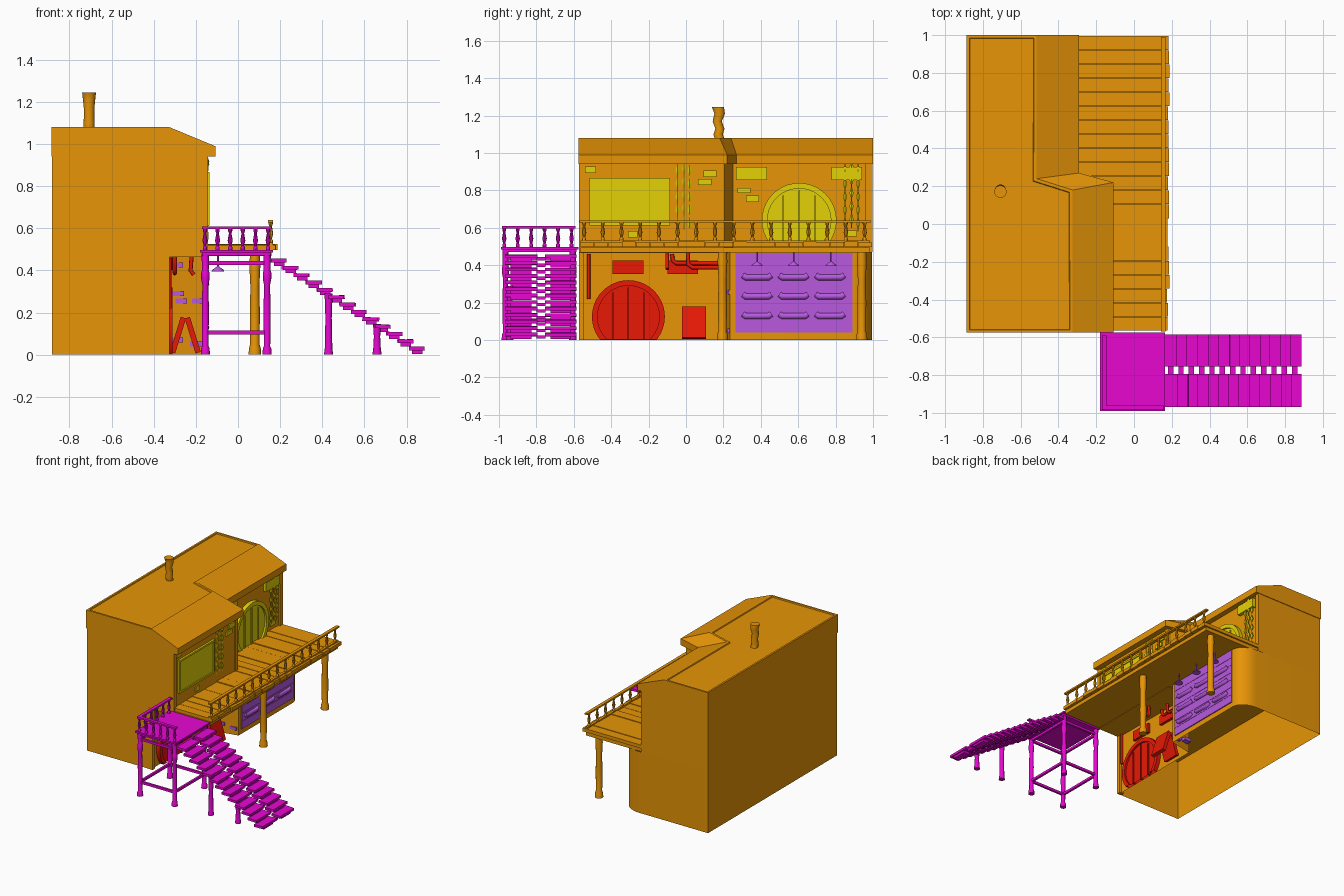
import bpy, bmesh, math, random
from mathutils import Matrix, Vector

random.seed(4)
cube = bpy.data.objects.get("Cube")
if cube:
    bpy.data.objects.remove(cube)


def material(name, rgb):
    m = bpy.data.materials.new(name)
    m.use_nodes = True
    m.diffuse_color = (*rgb, 1)
    m.node_tree.nodes["Principled BSDF"].inputs["Base Color"].default_value = (*rgb, 1)
    return m


ORANGE = material("orange wood", (0.8, 0.3, 0.002))
MAGENTA = material("magenta wood", (0.8, 0.002, 0.64))
RED = material("red paint", (0.85, 0.01, 0.002))
YELLOW = material("yellow paint", (0.78, 0.64, 0.002))
PURPLE = material("purple paint", (0.48, 0.1, 0.74))


def finish(name, bm, mat, smooth=False):
    bmesh.ops.recalc_face_normals(bm, faces=bm.faces[:])
    mesh = bpy.data.meshes.new(name)
    bm.to_mesh(mesh)
    bm.free()
    mesh.materials.append(mat)
    if smooth:
        mesh.polygons.foreach_set("use_smooth", [True] * len(mesh.polygons))
        mesh.set_sharp_from_angle(angle=math.radians(40))
    ob = bpy.data.objects.new(name, mesh)
    bpy.context.collection.objects.link(ob)
    return ob


def boxes(name, mat, items):
    """Each item is (min corner, max corner) with an optional tilt about y."""
    bm = bmesh.new()
    for lo, hi, *tilt in items:
        lo, hi = Vector(lo), Vector(hi)
        mx = Matrix.Translation((lo + hi) / 2)
        if tilt:
            mx = mx @ Matrix.Rotation(tilt[0], 4, "Y")
        bmesh.ops.create_cube(bm, size=1, matrix=mx @ Matrix.Diagonal((*(hi - lo), 1)))
    return finish(name, bm, mat)


def rings_to_solid(bm, rings, caps=True):
    loops = [[bm.verts.new(p) for p in r] for r in rings]
    n = len(loops[0])
    for a, b in zip(loops, loops[1:]):
        for i in range(n):
            j = (i + 1) % n
            bm.faces.new((a[i], a[j], b[j], b[i]))
    if caps:
        bm.faces.new(loops[0][::-1])
        return bm.faces.new(loops[-1])


def prism(name, mat, outline, z0, z1, smooth=False, caps=True):
    bm = bmesh.new()
    rings_to_solid(bm, [[(x, y, z) for x, y in outline] for z in (z0, z1)], caps)
    return finish(name, bm, mat, smooth)


def turned(name, mat, profile, places, sides=10):
    """Turned post: profile of (radius, height, sway in y) repeated at each place."""
    bm = bmesh.new()
    for px, py, pz in places:
        rings = []
        for r, z, *sway in profile:
            dy = sway[0] if sway else 0
            rings.append([(px + r * math.cos(a), py + dy + r * math.sin(a), pz + z)
                          for a in (math.tau * i / sides for i in range(sides))])
        rings_to_solid(bm, rings)
    return finish(name, bm, mat, True)


def round_door(name, mat, x, y, z, r, floor):
    """Round door with a raised rim and battens, cut off at the floor."""
    bm = bmesh.new()
    angles = [math.tau * i / 40 for i in range(40)]
    rings_to_solid(bm, [[(x + d, y + q * math.cos(a), z + q * math.sin(a)) for a in angles]
                        for q, d in ((r, 0), (r, 0.03), (r * 0.85, 0.03), (r * 0.85, 0.016))])
    bmesh.ops.bisect_plane(bm, geom=bm.verts[:] + bm.edges[:] + bm.faces[:],
                           plane_co=(0, 0, floor), plane_no=(0, 0, 1), clear_inner=True)
    finish(name, bm, mat, True)
    boxes(name + "_battens", mat, [((x, y + r * d - 0.004, max(z - r * h, floor)),
                                    (x + 0.025, y + r * d + 0.004, z + r * h))
                                   for d, h in ((-0.42, 0.66), (0, 0.8), (0.42, 0.66))])


def tube(name, mat, pts, r):
    cu = bpy.data.curves.new(name, "CURVE")
    cu.dimensions = "3D"
    cu.bevel_depth, cu.bevel_resolution, cu.use_fill_caps = r, 2, True
    sp = cu.splines.new("POLY")
    sp.points.add(len(pts) - 1)
    for p, co in zip(sp.points, pts):
        p.co = (*co, 1)
    cu.materials.append(mat)
    ob = bpy.data.objects.new(name, cu)
    bpy.context.collection.objects.link(ob)


def plates(name, mat, x, items):
    """Thin wall plates given as (centre y, centre z, width, height)."""
    boxes(name, mat, [((x - 0.01, y - w / 2, z - h / 2), (x + 0.009, y + w / 2, z + h / 2))
                      for y, z, w, h in items])


# Building: open-bottomed lower floor with a rounded back corner, overhanging upper floor
corner = [(-0.30 + 0.14 * math.cos(a), 0.895 + 0.10 * math.sin(a))
          for a in (math.pi / 2 * i / 8 for i in range(9))]
prism("lower_floor", ORANGE, [(-0.884, -0.57), (-0.34, -0.57), (-0.34, 0.2), (-0.16, 0.235)]
      + corner + [(-0.884, 0.995)], 0, 0.47, True, caps=False)
prism("upper_floor", ORANGE, [(-0.884, -0.57), (-0.15, -0.57), (-0.15, 0.2), (-0.33, 0.25),
                              (-0.33, 0.995), (-0.884, 0.995)], 0.465, 0.95)
boxes("corner_trims", ORANGE, [((-0.17, -0.572, 0.47), (-0.142, -0.545, 0.95)),
                               ((-0.36, -0.572, 0), (-0.325, -0.545, 0.47)),
                               ((-0.17, 0.17, 0.47), (-0.142, 0.205, 0.95)),
                               ((-0.35, 0.96, 0.47), (-0.315, 0.997, 0.95))])

# Roof: stepped eave, sloped band and a sunken flat top
eave = [(-0.886, -0.575), (-0.108, -0.575), (-0.108, 0.22), (-0.29, 0.27), (-0.29, 1), (-0.886, 1)]
crest = [(-0.886, -0.575), (-0.325, -0.575), (-0.325, 0.18), (-0.515, 0.24), (-0.515, 1), (-0.886, 1)]
bm = bmesh.new()
top = rings_to_solid(bm, [[(x, y, 0.94) for x, y in eave], [(x, y, 0.99) for x, y in eave],
                          [(x, y, 1.08) for x, y in crest]])
bm.normal_update()
bmesh.ops.inset_region(bm, faces=[top], thickness=0.02)
bmesh.ops.inset_region(bm, faces=[top], thickness=0.004, depth=-0.008)
finish("roof", bm, ORANGE)
turned("chimney", ORANGE, [(0.026, 1.06, 0.01), (0.026, 1.1, -0.003), (0.025, 1.13, 0.006),
                           (0.025, 1.17, -0.008), (0.029, 1.21, 0.005), (0.033, 1.245, -0.004)],
       [(-0.707, 0.175, 0)], 14)

# Balcony: planks, bearer slab, posts and railing
N = 21
pitch = 1.56 / N
boxes("balcony_planks", ORANGE, [((-0.35, -0.565 + i * pitch + 0.001, 0.497),
                                  (0.18 + random.uniform(-0.005, 0.008), -0.565 + (i + 1) * pitch - 0.001,
                                   0.523 + random.uniform(-0.003, 0.004))) for i in range(N)])
boxes("balcony_bearers", ORANGE, [((-0.35, -0.565, 0.468), (0.16, 0.985, 0.495))])
turned("balcony_posts", ORANGE, [(0.03, 0), (0.028, 0.03), (0.022, 0.05), (0.024, 0.2), (0.021, 0.32),
                                 (0.026, 0.42), (0.023, 0.48)], [(0.08, 0.195, 0), (0.08, 0.94, 0)], 12)
spindle = [(0.010, 0), (0.010, 0.015), (0.006, 0.02), (0.012, 0.045), (0.006, 0.08), (0.010, 0.09), (0.010, 0.1)]
turned("balcony_balusters", ORANGE, spindle, [(0.155, -0.545 + 0.1 * i, 0.53) for i in range(16)], 8)
boxes("balcony_rails", ORANGE, [((0.143, -0.57, 0.628), (0.167, 0.99, 0.64)),
                                ((0.145, -0.565, 0.52), (0.165, 0.985, 0.533))])

# Stair landing: top, posts, braces and railing on two sides
boxes("landing_top", MAGENTA, [((-0.18, -0.99, 0.485), (0.165, -0.575, 0.497)),
                               ((-0.17, -0.98, 0.47), (0.155, -0.585, 0.487))])
turned("landing_posts", MAGENTA, [(0.022, 0), (0.02, 0.03), (0.015, 0.04), (0.017, 0.22), (0.014, 0.33),
                                  (0.02, 0.36), (0.02, 0.39), (0.016, 0.4), (0.018, 0.48)],
       [(x, y, 0) for x in (-0.155, 0.138) for y in (-0.965, -0.605)])
braces = []
for z in (0.105, 0.435):
    braces += [((-0.165, y - 0.008, z - 0.009), (0.15, y + 0.008, z + 0.009)) for y in (-0.965, -0.605)]
    braces += [((x - 0.008, -0.965, z - 0.009), (x + 0.008, -0.605, z + 0.009)) for x in (-0.155, 0.138)]
boxes("landing_braces", MAGENTA, braces)
turned("landing_balusters", MAGENTA, spindle,
       [(-0.157 + 0.06 * i, -0.972, 0.497) for i in range(6)]
       + [(-0.157, -0.972 + 0.072 * i, 0.497) for i in range(1, 6)], 8)
boxes("landing_rails", MAGENTA, [((-0.17, -0.985, 0.597), (0.16, -0.96, 0.609)),
                                 ((-0.17, -0.985, 0.597), (-0.145, -0.59, 0.609))])

# Stairs: paired treads stepping down, with small carriers below and posts
treads, carriers = [], []
for i in range(13):
    x, z = 0.19 + 0.0547 * i, 0.447 - 0.0348 * i
    for y0, y1 in ((-0.968, -0.795), (-0.755, -0.585)):
        d = random.uniform(-0.004, 0.004)
        treads.append(((x - 0.034 + d, y0, z - 0.009), (x + 0.04 + d, y1, z + 0.009), random.uniform(-0.03, 0.05)))
        carriers.append(((x - 0.02, y0 + 0.03, max(z - 0.025, 0)), (x + 0.03, y1 - 0.03, z - 0.005)))
    carriers.append(((x - 0.01, -0.8, max(z - 0.022, 0)), (x + 0.018, -0.75, z - 0.004)))
boxes("stair_treads", MAGENTA, treads)
boxes("stair_carriers", MAGENTA, carriers)
for x, h in ((0.43, 0.29), (0.66, 0.145)):
    turned("stair_post", MAGENTA, [(0.022, 0), (0.018, 0.03), (0.015, h * 0.6), (0.019, h)], [(x, -0.942, 0)])

# Red ground floor shop: round door, signs, pipes and folding board
round_door("red_door", RED, -0.34, -0.308, 0.125, 0.195, 0.002)
boxes("red_signs", RED, [((-0.345, y - 0.082, 0.352), (-0.32, y + 0.082, 0.425)) for y in (-0.31, -0.018)])
tube("upper_pipe", RED, [(-0.32, -0.075, 0.46), (-0.32, -0.07, 0.425), (-0.32, -0.05, 0.41), (-0.32, 0.19, 0.41)], 0.011)
tube("lower_pipe", RED, [(-0.3, 0.01, 0.47), (-0.3, 0.012, 0.405), (-0.3, 0.035, 0.388), (-0.3, 0.2, 0.388)], 0.011)
tube("drain_pipe", RED, [(-0.325, -0.52, 0.46), (-0.325, -0.52, 0.22)], 0.009)
tube("hanging_hook", RED, [(-0.22, -0.1, 0.47), (-0.225, -0.1, 0.4), (-0.21, -0.1, 0.38)], 0.01)
boxes("folding_board", RED, [((-0.25 + s * 0.035 - 0.013, -0.022, 0.006), (-0.25 + s * 0.035 + 0.013, 0.108, 0.18),
                              -s * 0.3) for s in (-1, 1)])

# Purple shop front: boarded panel, bars, lamps and wall bricks
panel = [((-0.17, 0.265, 0.04 + 0.06 * i), (-0.152, 0.89, 0.04 + 0.06 * i + 0.058)) for i in range(7)]
boxes("panel_boards", PURPLE, panel + [((-0.17, 0.265, 0.04), (-0.155, 0.89, 0.465))])
for z in (0.335, 0.233, 0.128):
    for y in (0.38, 0.575, 0.77):
        tube("panel_bar", PURPLE, [(-0.156, y - 0.075, z + 0.01), (-0.153, y - 0.06, z), (-0.153, y + 0.06, z),
                                   (-0.156, y + 0.075, z + 0.01)], 0.017)
turned("hanging_lamps", PURPLE, [(0.03, 0.395), (0.028, 0.402), (0.01, 0.415), (0.004, 0.42), (0.004, 0.47)],
       [(-0.095, y, 0) for y in (0.38, 0.575, 0.775)], 12)
boxes("side_bricks", PURPLE, [((x - 0.028, 0.195 + 0.19 * (x + 0.34), z - 0.012), (x + 0.028, 0.25, z + 0.012))
                              for x, z in ((-0.29, 0.425), (-0.285, 0.29), (-0.27, 0.255), (-0.19, 0.255),
                                           (-0.29, 0.07), (-0.2, 0.05))])

# Yellow upper floor: framed window, round door, bricks and hanging vines
plates("window_pane", YELLOW, -0.15, [(-0.3, 0.74, 0.4, 0.24)])
boxes("window_frame", YELLOW,
      [((-0.16, -0.515, z - 0.007), (-0.135, -0.085, z + 0.007)) for z in (0.62, 0.86)]
      + [((-0.16, y - 0.007, 0.613), (-0.135, y + 0.007, 0.867)) for y in (-0.508, -0.092)])
round_door("yellow_door", YELLOW, -0.33, 0.605, 0.64, 0.2, 0.52)
plates("front_bricks", YELLOW, -0.15, [(-0.51, 0.91, 0.06, 0.035), (0.128, 0.89, 0.07, 0.035),
                                       (0.1, 0.845, 0.07, 0.03), (-0.285, 0.565, 0.05, 0.035)])
plates("back_bricks", YELLOW, -0.33, [(0.31, 0.8, 0.07, 0.028), (0.355, 0.755, 0.07, 0.035), (0.885, 0.57, 0.06, 0.03)])
boxes("back_signs", YELLOW, [((-0.34, y - 0.082, 0.855), (-0.305, y + 0.082, 0.925)) for y in (0.35, 0.86)])
vine = [(0.003, 0)]
for i in range(5):
    vine += [(0.003, 0.02 + 0.07 * i), (0.013, 0.045 + 0.07 * i), (0.003, 0.075 + 0.07 * i)]
turned("hanging_vines", YELLOW, vine + [(0.003, 0.37)],
       [(-0.149, y, z) for y, z in ((-0.045, 0.58), (-0.01, 0.59), (0.02, 0.58))]
       + [(-0.315, y, z) for y, z in ((0.85, 0.58), (0.885, 0.6), (0.92, 0.58))], 6)
